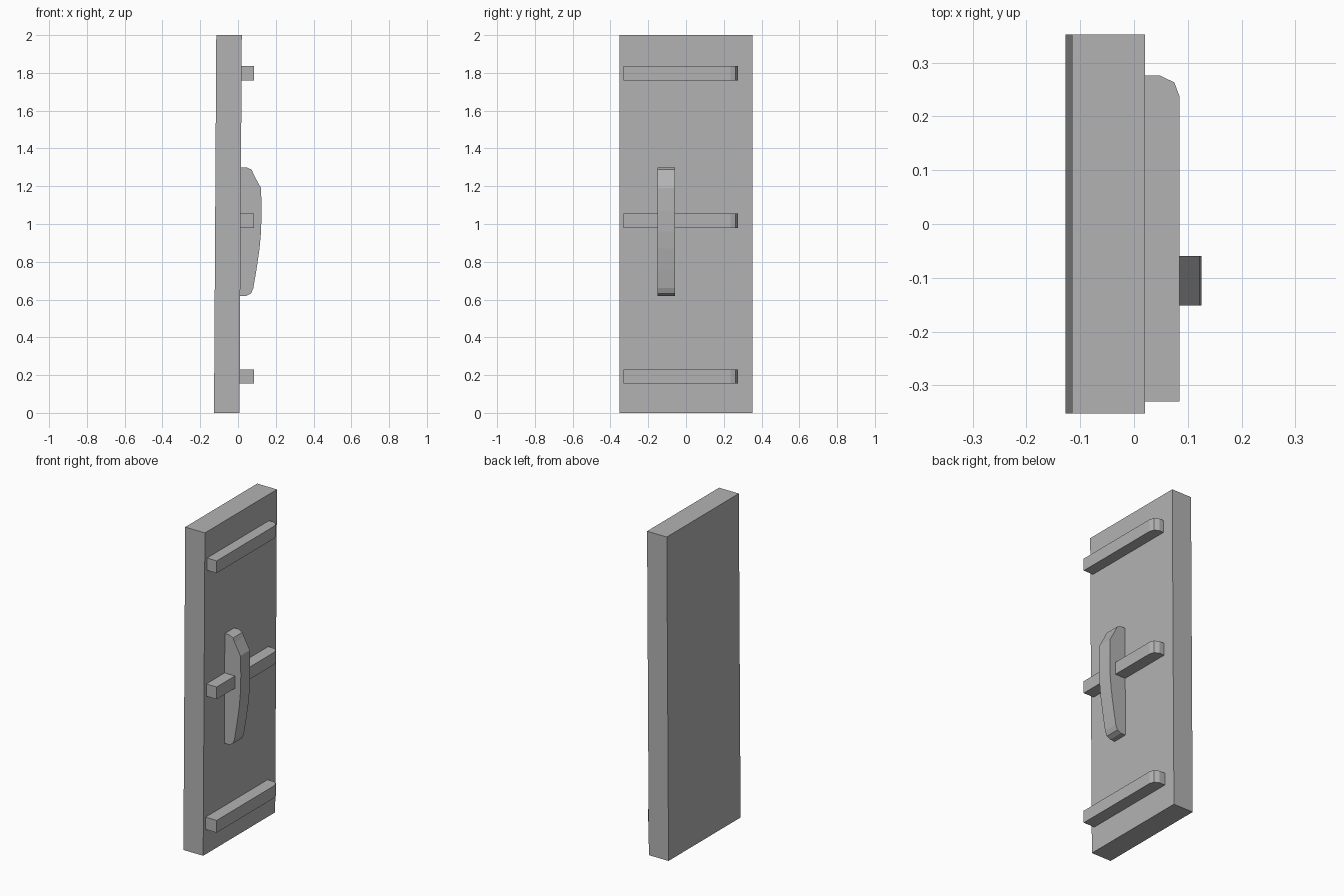
import bpy
import bmesh
from mathutils import Vector

if "Cube" in bpy.data.objects:
    bpy.data.objects.remove(bpy.data.objects["Cube"], do_unlink=True)

# One plain grey for every part
grey = bpy.data.materials.new("plain_grey")
grey.use_nodes = True
colour = (0.45, 0.45, 0.45, 1)
grey.diffuse_color = colour
grey.node_tree.nodes["Principled BSDF"].inputs["Base Color"].default_value = colour


def extrude_profile(name, points, offset):
    """Fill a flat outline and push it along the offset to make a solid."""
    bm = bmesh.new()
    face = bm.faces.new([bm.verts.new(p) for p in points])
    result = bmesh.ops.extrude_face_region(bm, geom=[face], use_keep_orig=True)
    moved = [g for g in result["geom"] if isinstance(g, bmesh.types.BMVert)]
    bmesh.ops.translate(bm, verts=moved, vec=Vector(offset))
    bmesh.ops.recalc_face_normals(bm, faces=bm.faces)
    mesh = bpy.data.meshes.new(name)
    bm.to_mesh(mesh)
    bm.free()
    mesh.materials.append(grey)
    obj = bpy.data.objects.new(name, mesh)
    bpy.context.collection.objects.link(obj)
    return obj


# Tall panel, leaning slightly
panel = [(-0.127, 0), (0.008, 0), (0.02, 2), (-0.115, 2)]
extrude_profile("door_panel", [(x, -0.352, z) for x, z in panel], (0, 0.704, 0))

# Horizontal battens with one rounded end
batten = [(0, -0.33), (0.085, -0.33), (0.085, 0.236), (0.075, 0.263),
          (0.048, 0.276), (0, 0.276)]
for name, z in (("lower", 0.155), ("middle", 0.98), ("upper", 1.76)):
    extrude_profile(name + "_batten", [(x, y, z) for x, y in batten], (0, 0, 0.076))

# Upright handle with a curved outer edge
handle = [(0, 0.62), (0.045, 0.62), (0.069, 0.632), (0.081, 0.66), (0.098, 0.76),
          (0.114, 0.87), (0.122, 0.96), (0.125, 1.07), (0.122, 1.19),
          (0.083, 1.262), (0.072, 1.288), (0.045, 1.3), (0, 1.3)]
extrude_profile("handle", [(x, -0.151, z) for x, z in handle], (0, 0.092, 0))
